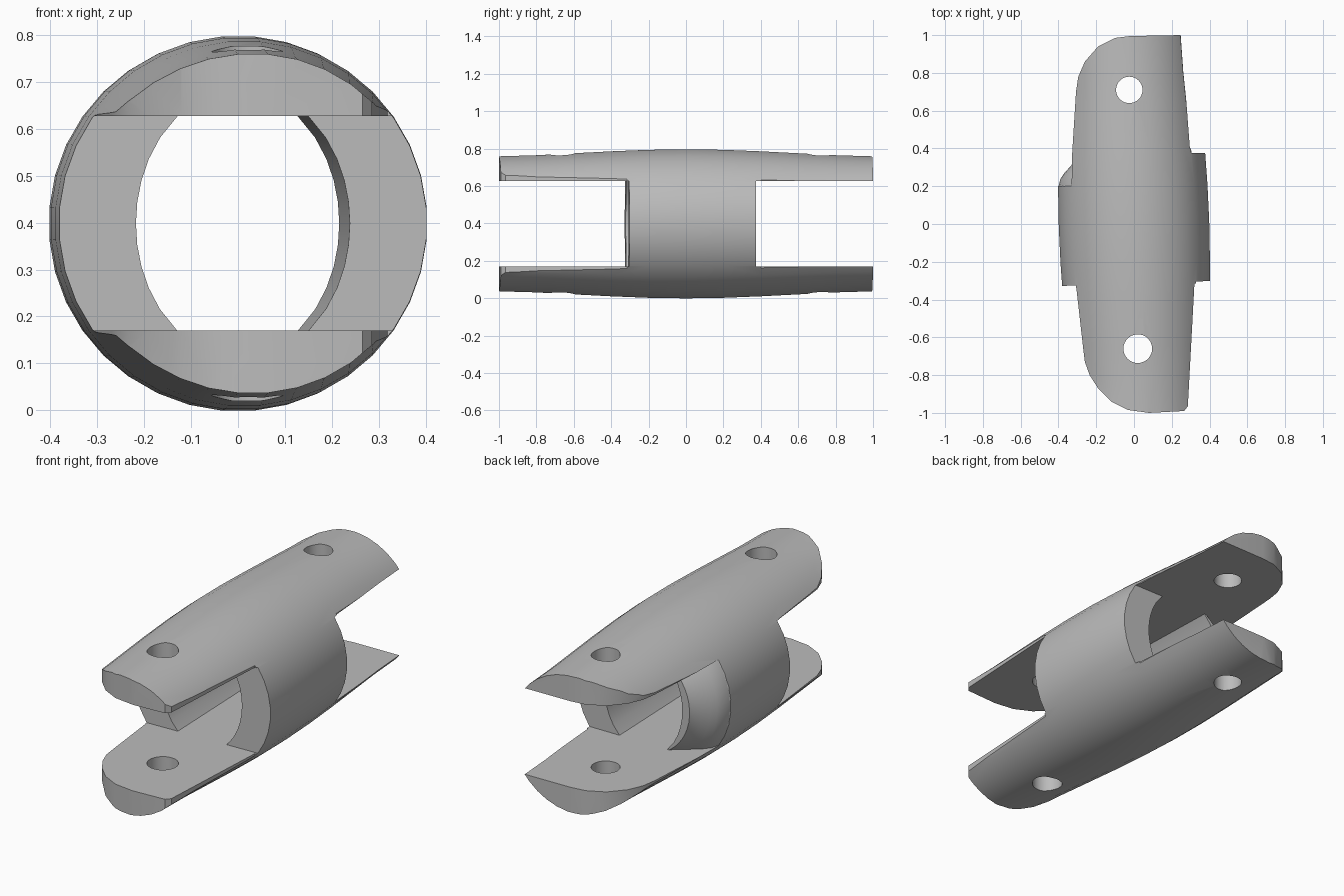
import bpy, bmesh, math
from mathutils import Matrix

old = bpy.data.objects.get("Cube")
if old:
    bpy.data.objects.remove(old, do_unlink=True)

MID = 0.398                 # height of the barrel axis
LOW, HIGH = 0.17, 0.627     # inner flats of the two arms
TILT = Matrix.Rotation(0.033, 4, "Z")

grey = bpy.data.materials.new("plain_grey")
grey.use_nodes = True
grey.diffuse_color = (0.5, 0.5, 0.5, 1)
grey.node_tree.nodes["Principled BSDF"].inputs["Base Color"].default_value = (0.5, 0.5, 0.5, 1)


def finish(bm, name, matrix=None):
    bmesh.ops.recalc_face_normals(bm, faces=bm.faces)
    if matrix:
        bm.transform(matrix)
    mesh = bpy.data.meshes.new(name)
    bm.to_mesh(mesh)
    bm.free()
    ob = bpy.data.objects.new(name, mesh)
    bpy.context.collection.objects.link(ob)
    mesh.materials.append(grey)
    return ob


def lathe(name, profile, sides):
    """Closed solid turned around the tilted barrel axis; profile is (y, radius)."""
    bm = bmesh.new()
    rings = []
    for y, r in profile:
        angles = [2 * math.pi * (i + 0.5) / sides for i in range(sides)]
        rings.append([bm.verts.new((r * math.sin(a), y, MID + r * math.cos(a))) for a in angles])
    for a, b in zip(rings, rings[1:]):
        for i in range(sides):
            j = (i + 1) % sides
            bm.faces.new((a[i], a[j], b[j], b[i]))
    bm.faces.new(rings[0])
    bm.faces.new(rings[-1])
    return finish(bm, name, TILT)


def prism(name, points, axis, start, end, matrix=None):
    """Extrude a flat outline along z (x, y points) or along y (x, z points)."""
    bm = bmesh.new()
    if axis == "Z":
        verts = [bm.verts.new((u, v, start)) for u, v in points]
        step = (0, 0, end - start)
    else:
        verts = [bm.verts.new((u, start, v)) for u, v in points]
        step = (0, end - start, 0)
    face = bm.faces.new(verts)
    new = bmesh.ops.extrude_face_region(bm, geom=[face])["geom"]
    bmesh.ops.translate(bm, vec=step, verts=[g for g in new if isinstance(g, bmesh.types.BMVert)])
    return finish(bm, name, matrix)


def box(name, x0, x1, y0, y1, matrix=None):
    return prism(name, [(x0, y0), (x1, y0), (x1, y1), (x0, y1)], "Z", LOW, HIGH, matrix)


def cut(target, tool, operation="DIFFERENCE"):
    mod = target.modifiers.new("cut", "BOOLEAN")
    mod.operation, mod.solver, mod.object = operation, "EXACT", tool
    bpy.context.view_layer.objects.active = target
    bpy.ops.object.modifier_apply(modifier=mod.name)
    bpy.data.objects.remove(tool, do_unlink=True)


# Barrel, slightly swollen in the middle
half = [(0, 0.4), (0.2, 0.397), (0.4, 0.389), (0.65, 0.376), (0.8, 0.368), (1.04, 0.361)]
body = lathe("slotted_coupling", [(-y, r) for y, r in half[:0:-1]] + half, 36)

# Plan outline of the arms: one rounded corner and one square corner at each end
outline = [(-0.45, -0.34), (-0.305, -0.34), (-0.27, -0.65), (-0.26, -0.73), (-0.235, -0.80),
           (-0.19, -0.87), (-0.12, -0.94), (-0.03, -0.985), (0.08, -1), (0.265, -0.99),
           (0.285, -0.965), (0.32, -0.315), (0.45, -0.315),
           (0.45, 0.4), (0.296, 0.4), (0.25, 1), (-0.02, 0.995), (-0.1, 0.985), (-0.19, 0.94),
           (-0.26, 0.86), (-0.295, 0.78), (-0.307, 0.7), (-0.33, 0.33), (-0.45, 0.33)]
cut(body, prism("arm_outline", outline, "Z", -0.2, 1), "INTERSECT")

# Slots that part the upper and lower arms
cut(body, box("front_slot", -0.6, 0.6, -1.3, -0.315, TILT))
cut(body, box("back_slot", -0.6, 0.6, 0.375, 1.3))

# Bore: curved sides, flat top and bottom
side = []
for i in range(11):
    z = LOW + (HIGH - LOW) * i / 10
    side.append((0.228 * math.sqrt(1 - ((z - MID) / 0.289) ** 2), z))
cut(body, prism("bore", side + [(-x, z) for x, z in reversed(side)], "Y", -0.6, 0.6, TILT))

# Domed shoulder on the right wall, at the back
dome = [(0.1, 0.5), (0.19, 0.42), (0.215, 0.393), (0.25, 0.383), (0.28, 0.362), (0.305, 0.338),
        (0.335, 0.31), (0.37, 0.28), (0.5, 0.2)]
shoulder = box("shoulder", -0.6, 0, 0.15, 0.45)
cut(shoulder, lathe("dome", dome, 48))
cut(body, shoulder)

# Pin holes through both arms
for x, y, r in ((0.02, -0.66, 0.076), (-0.025, 0.71, 0.07)):
    circle = [(x + r * math.cos(i * math.pi / 16), y + r * math.sin(i * math.pi / 16)) for i in range(32)]
    cut(body, prism("pin_hole", circle, "Z", -0.2, 1))

body.data.materials.clear()
body.data.materials.append(grey)
for face in body.data.polygons:
    face.material_index = 0
bpy.ops.object.select_all(action="DESELECT")
body.select_set(True)
bpy.context.view_layer.objects.active = body
bpy.ops.object.shade_smooth_by_angle(angle=math.radians(30))
